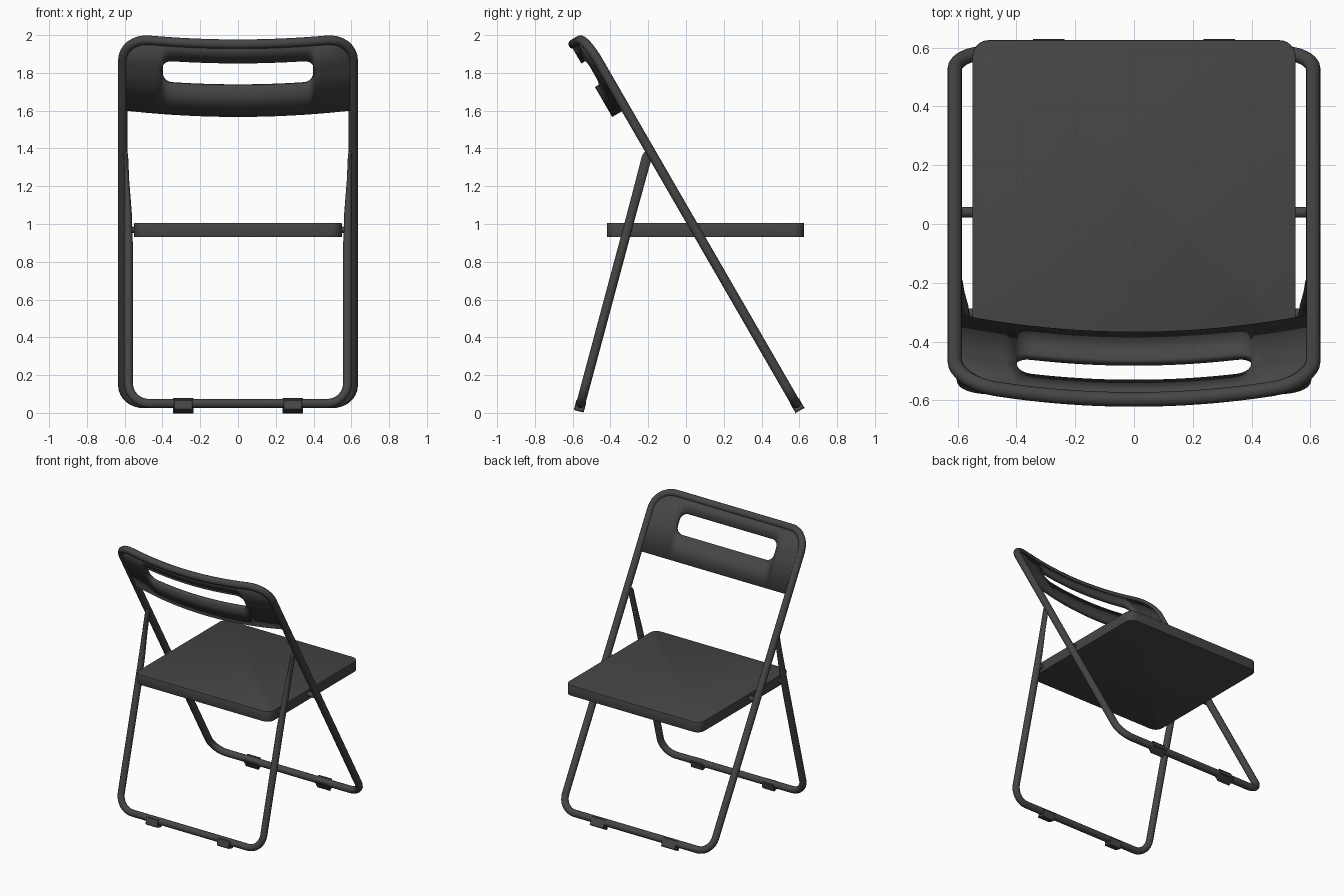
import bpy, bmesh, math
from mathutils import Vector

if "Cube" in bpy.data.objects:
    bpy.data.objects.remove(bpy.data.objects["Cube"])

grey = bpy.data.materials.new("dark grey")
grey.diffuse_color = (0.06, 0.06, 0.06, 1)
grey.use_nodes = True
grey.node_tree.nodes["Principled BSDF"].inputs["Base Color"].default_value = grey.diffuse_color

W, TOP, BOW = 0.61, 2.237, 0.07      # frame half width, frame length, back curvature
R_TOP, R_LOW = 0.14, 0.11            # corner radii


def make_object(name, bm, angle=40):
    bmesh.ops.recalc_face_normals(bm, faces=bm.faces)
    me = bpy.data.meshes.new(name)
    bm.to_mesh(me)
    bm.free()
    for p in me.polygons:
        p.use_smooth = True
    me.set_sharp_from_angle(angle=math.radians(angle))
    me.materials.append(grey)
    ob = bpy.data.objects.new(name, me)
    bpy.context.collection.objects.link(ob)
    return ob


class Plane:
    """Tilted plane: x across, s up along the legs, n towards the back."""
    def __init__(self, y, z, tilt):
        a = math.radians(tilt)
        self.o = Vector((0, y, z))
        self.d = Vector((0, math.sin(a), math.cos(a)))
        self.n = Vector((0, -math.cos(a), math.sin(a)))

    def at(self, x, s, n=0):
        return self.o + Vector((x, 0, 0)) + self.d * s + self.n * n


def bow(x):
    return BOW * (1 - (x / W) ** 2)


def arc(cx, cy, r, a0, a1, n=8):
    return [(cx + r * math.cos(math.radians(a0 + (a1 - a0) * i / n)),
             cy + r * math.sin(math.radians(a0 + (a1 - a0) * i / n))) for i in range(n + 1)]


def tube(name, pts, normal, r, scales=None, closed=False, sides=16):
    """Sweep a circle along pts; scales squash it across / along the plane normal."""
    bm = bmesh.new()
    n = len(pts)
    rings = []
    for i, p in enumerate(pts):
        a = pts[(i - 1) % n] if closed else pts[max(i - 1, 0)]
        b = pts[(i + 1) % n] if closed else pts[min(i + 1, n - 1)]
        t = (b - a).normalized()
        v = t.cross(normal).normalized()
        u = v.cross(t)
        sv, su = scales[i] if scales else (1, 1)
        rings.append([bm.verts.new(p + v * (r * sv * math.cos(k * math.tau / sides))
                                   + u * (r * su * math.sin(k * math.tau / sides)))
                      for k in range(sides)])
    for i in range(n if closed else n - 1):
        A, B = rings[i], rings[(i + 1) % n]
        for k in range(sides):
            j = (k + 1) % sides
            bm.faces.new((A[k], A[j], B[j], B[k]))
    if not closed:
        bm.faces.new(rings[0])
        bm.faces.new(rings[-1])
    return make_object(name, bm)


def feet(name, plane):
    for side, x in (("left", -0.29), ("right", 0.29)):
        bm = bmesh.new()
        bmesh.ops.create_cube(bm, size=1)
        for v in bm.verts:
            v.co = plane.at(x + v.co.x * 0.1, -0.015 + v.co.y * 0.056, v.co.z * 0.054)
        bmesh.ops.bevel(bm, geom=bm.edges[:], offset=0.004, segments=1, affect='EDGES')
        make_object(f"{name}_{side}", bm, 30)


main = Plane(0.582, 0.05, -30)
main.n = Vector((0, -math.cos(math.radians(30)), -math.sin(math.radians(30))))
rear = Plane(-0.557, 0.05, 15)

# main frame: closed loop of tube, top rail bowed backwards
half = arc(W - R_LOW, R_LOW, R_LOW, -90, 0) + [(W, 1.0), (W, 1.8)] \
    + arc(W - R_TOP, TOP - R_TOP, R_TOP, 0, 90)
rail = [((W - R_TOP) * (1 - i / 8), TOP) for i in range(1, 16)]
loop = half + rail + [(-x, s) for x, s in reversed(half)]
tube("main_frame", [main.at(x, s, bow(x) if s > 1.8 else 0) for x, s in loop],
     main.n, 0.025, closed=True)
feet("main_foot", main)

# rear legs: U-shaped tube with flattened upper ends
ends = [(0.593, 1.378, .3, .5), (0.593, 1.368, .4, .9), (0.592, 1.345, .45, 1.1),
        (0.589, 1.22, .55, 1.05), (0.583, 1.05, .85, 1), (0.58, 0.85, 1, 1)]
side = ends + [(x, s, 1, 1) for x, s in arc(0.47, 0.11, 0.11, 0, -90)]
path = side + [(-x, s, a, b) for x, s, a, b in reversed(side)]
tube("rear_legs", [rear.at(x, s) for x, s, _, _ in path], rear.n, 0.024,
     scales=[(a, b) for _, _, a, b in path])
feet("rear_foot", rear)

# backrest panel: bowed sheet with a rounded hand slot
S0, SC, SH, SX, SR = 1.80, 2.055, 0.072, 0.40, 0.05
xs = [SX * i / 10 * (1 - SR / SX) for i in range(11)]
xs += [SX - SR + SR * math.sin(math.radians(a)) for a in (18, 36, 54, 72, 90)]
xs += [0.44, 0.47, 0.50, 0.53, 0.56, 0.58, 0.595, 0.605]
xs = [-x for x in reversed(xs[1:])] + xs
bm = bmesh.new()
cols = []
for x in xs:
    ax = abs(x)
    e = min(max(ax - (SX - SR), 0), SR)
    h = SH - SR + math.sqrt(max(SR * SR - e * e, 0))
    c = max(ax - (W - R_TOP), 0)
    top = TOP - R_TOP + math.sqrt(R_TOP ** 2 - c * c)
    cols.append([bm.verts.new(main.at(x, s, bow(x))) for s in (S0, SC - h, SC + h, top)])
for i in range(len(xs) - 1):
    for k in range(3):
        if k == 1 and abs(xs[i] + xs[i + 1]) / 2 < SX:
            continue
        bm.faces.new((cols[i][k], cols[i + 1][k], cols[i + 1][k + 1], cols[i][k + 1]))
panel = make_object("backrest_panel", bm)
mod = panel.modifiers.new("thickness", 'SOLIDIFY')
mod.thickness, mod.offset = 0.028, 0

# seat: rounded slab
bm = bmesh.new()
bmesh.ops.create_cube(bm, size=1)
for v in bm.verts:
    v.co = Vector((v.co.x * 1.10, 0.103 + v.co.y * 1.045, 0.968 + v.co.z * 0.076))
upright = [e for e in bm.edges if abs(e.verts[0].co.z - e.verts[1].co.z) > 0.01]
bmesh.ops.bevel(bm, geom=upright, offset=0.055, segments=6, profile=0.5, affect='EDGES')
rim = [e for e in bm.edges if abs(e.verts[0].co.z - e.verts[1].co.z) < 0.01]
bmesh.ops.bevel(bm, geom=rim, offset=0.004, segments=2, profile=0.5, affect='EDGES')
make_object("seat", bm, 35)

# pivot pins joining the seat to both leg frames
for name, y, z, x1 in (("main_pivot", 0.04, 0.97, 0.61), ("rear_pivot", -0.305, 0.97, 0.58)):
    for label, sg in (("left", -1), ("right", 1)):
        tube(f"{name}_{label}", [Vector((sg * 0.53, y, z)), Vector((sg * x1, y, z))],
             Vector((0, 0, 1)), 0.018)
